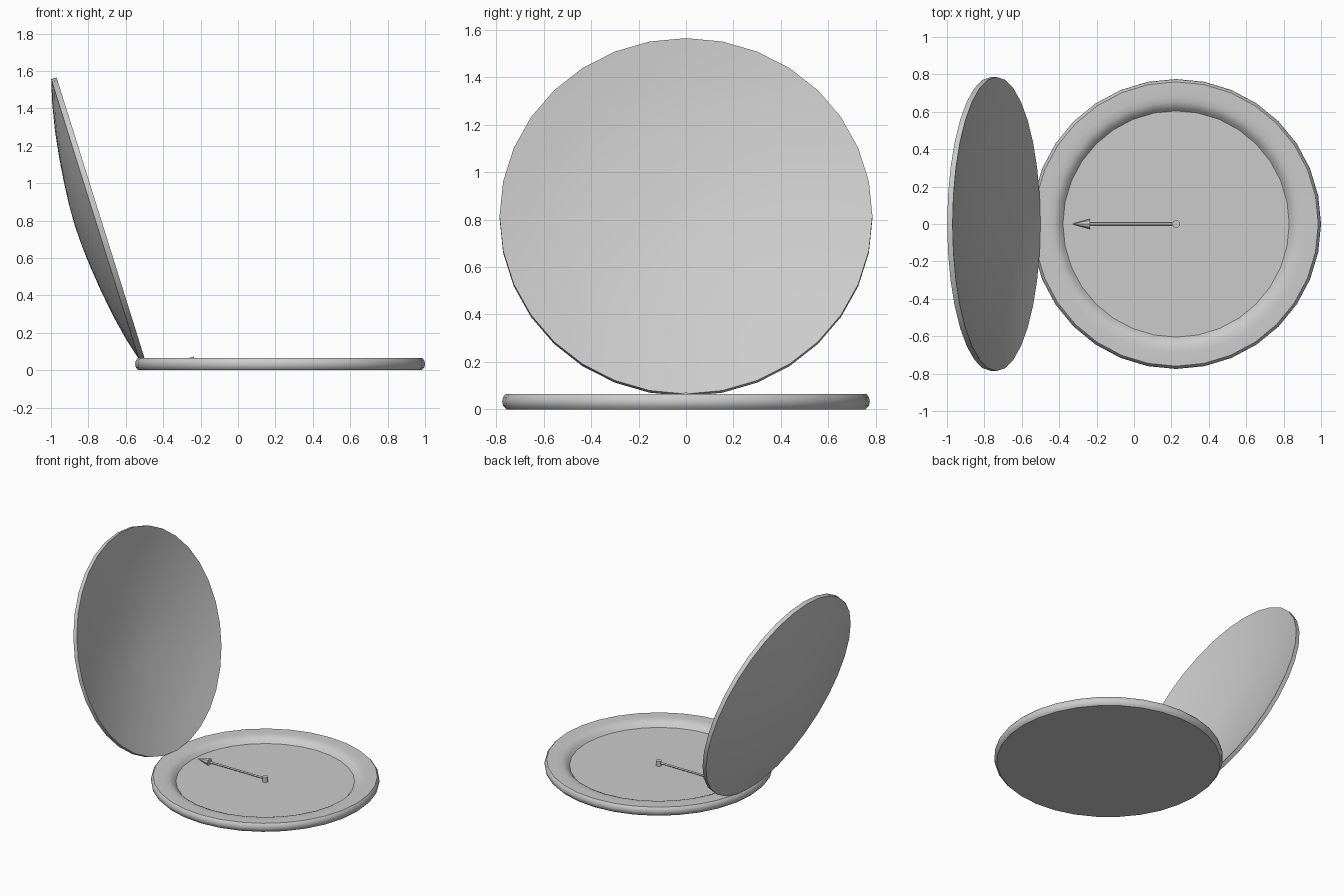
import bpy, bmesh, math

if "Cube" in bpy.data.objects:
    bpy.data.objects.remove(bpy.data.objects["Cube"])

SIDES = 32
CX = 0.225          # centre of the base


def finish(bm, name, angle):
    bmesh.ops.recalc_face_normals(bm, faces=bm.faces)
    me = bpy.data.meshes.new(name)
    bm.to_mesh(me)
    bm.free()
    ob = bpy.data.objects.new(name, me)
    bpy.context.collection.objects.link(ob)
    bpy.ops.object.select_all(action='DESELECT')
    ob.select_set(True)
    bpy.context.view_layer.objects.active = ob
    bpy.ops.object.shade_smooth_by_angle(angle=math.radians(angle))
    return ob


def lathe(name, profile, sides=SIDES, angle=35):
    """Revolve (radius, height) points round local z; radius 0 is a pole."""
    bm = bmesh.new()
    rings = []
    for r, z in profile:
        if r == 0:
            rings.append([bm.verts.new((0, 0, z))] * sides)
        else:
            rings.append([bm.verts.new((r * math.cos(2 * math.pi * i / sides),
                                        r * math.sin(2 * math.pi * i / sides), z))
                          for i in range(sides)])
    for a, b in zip(rings, rings[1:]):
        for i in range(sides):
            j = (i + 1) % sides
            bm.faces.new(dict.fromkeys((a[i], a[j], b[j], b[i])))
    return finish(bm, name, angle)


# round dish with raised rim and recessed dial
base = lathe("base_dish", [
    (0, 0), (0.757, 0), (0.771, 0.014), (0.775, 0.033), (0.771, 0.052),
    (0.76, 0.065), (0.69, 0.065), (0.655, 0.062), (0.632, 0.052),
    (0.617, 0.038), (0.605, 0.025), (0, 0.025)])
base.location.x = CX

# thin domed lid, standing open on the left
dome = [(0.786, 0.0), (0.66, 0.034), (0.52, 0.063), (0.38, 0.084),
        (0.24, 0.1), (0.12, 0.11), (0, 0.114)]
T = 0.03
lid = lathe("lid", dome[::-1] + [(r, d + T) for r, d in dome])
lid.location = (-0.735, 0, 0.815)
lid.rotation_euler.y = math.radians(-107.4)

# centre pin
pin = lathe("centre_pin", [(0, 0.025), (0.02, 0.025), (0.02, 0.06), (0, 0.06)], 12)
pin.location.x = CX

# needle shaft and arrow tip, pointing left
shaft = lathe("needle_shaft", [(0, 0), (0.007, 0), (0.007, 0.47), (0, 0.47)], 8, 50)
tip = lathe("needle_tip", [(0, 0.46), (0.027, 0.46), (0, 0.56)], 8, 30)
for part in (shaft, tip):
    part.location = (CX, 0, 0.046)
    part.rotation_euler.y = math.radians(-90)
